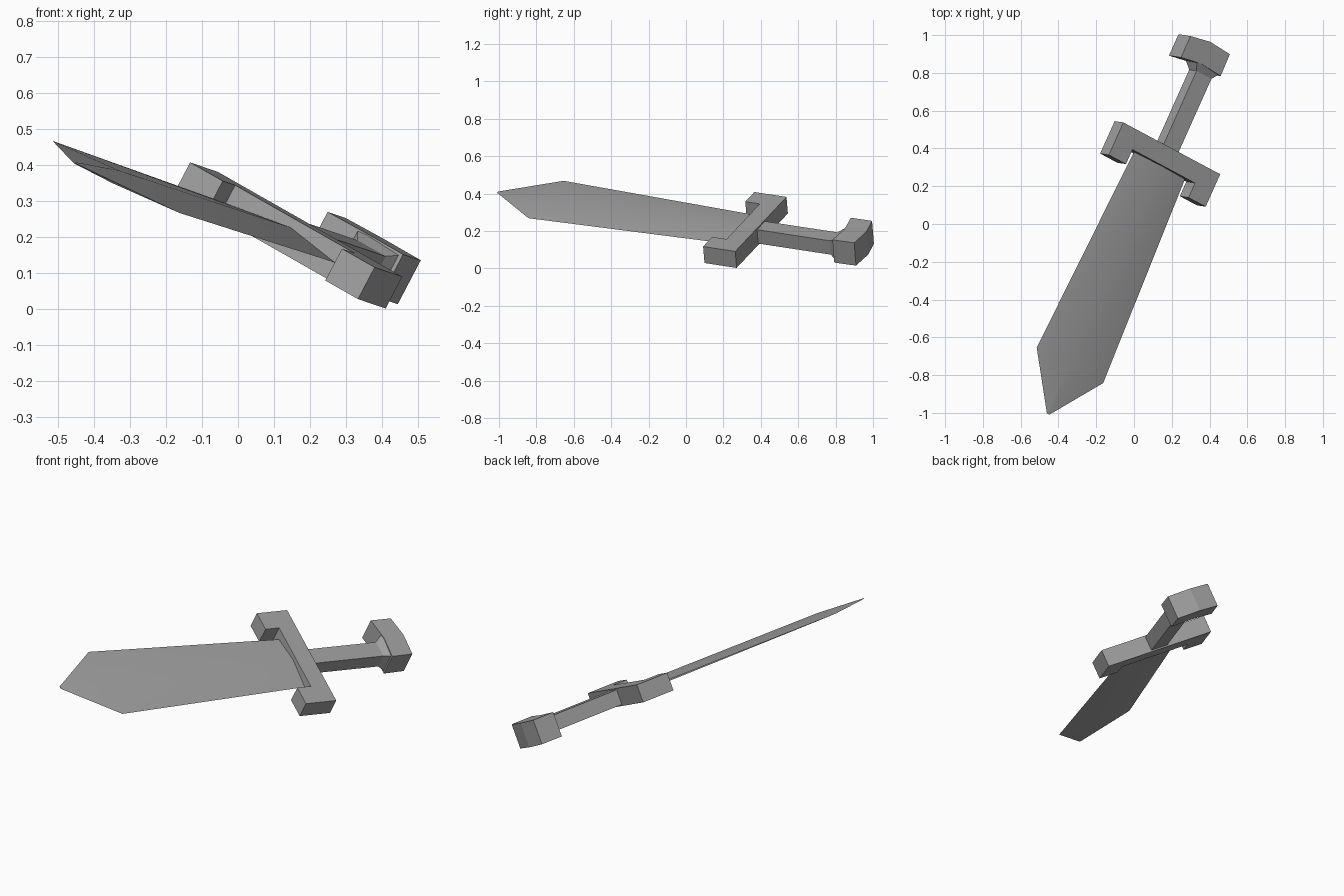
import bpy, bmesh, math
from mathutils import Vector, Matrix

if "Cube" in bpy.data.objects:
    bpy.data.objects.remove(bpy.data.objects["Cube"], do_unlink=True)

# Single flat grey
grey = bpy.data.materials.new("stone_grey")
grey.use_nodes = True
colour = (0.35, 0.35, 0.35, 1)
grey.diffuse_color = colour
grey.node_tree.nodes["Principled BSDF"].inputs["Base Color"].default_value = colour

# Sword frame: u across the blade, v from tip to pommel, n out of the blade's flat.
# Its origin is the middle of the guard's rear face.
v_axis = Vector((0.405, 0.904, -0.138)).normalized()
u_axis = Vector((0.785, -0.43, -0.447))
u_axis = (u_axis - u_axis.dot(v_axis) * v_axis).normalized()
n_axis = u_axis.cross(v_axis)
frame = Matrix((u_axis, v_axis, n_axis)).transposed().to_4x4()
frame.translation = (0.177, 0.404, 0.192)


def loft(name, rings):
    """Join equal-sized rings of points into a closed solid."""
    bm = bmesh.new()
    loops = [[bm.verts.new(p) for p in ring] for ring in rings]
    count = len(loops[0])
    for a, b in zip(loops, loops[1:]):
        for i in range(count):
            j = (i + 1) % count
            bm.faces.new((a[i], a[j], b[j], b[i]))
    bm.faces.new(loops[0])
    bm.faces.new(loops[-1])
    bmesh.ops.recalc_face_normals(bm, faces=bm.faces)
    mesh = bpy.data.meshes.new(name)
    bm.to_mesh(mesh)
    bm.free()
    mesh.materials.append(grey)
    obj = bpy.data.objects.new(name, mesh)
    obj.matrix_world = frame
    bpy.context.collection.objects.link(obj)
    return obj


def prism(name, outline, bottom, top):
    return loft(name, [[(u, v, n) for u, v in outline] for n in (bottom, top)])


def diamond(v, half_width, half_height):
    return [(-half_width, v, 0), (0, v, -half_height),
            (half_width, v, 0), (0, v, half_height)]


def rectangle(v, left, right, half_height):
    return [(left, v, -half_height), (right, v, -half_height),
            (right, v, half_height), (left, v, half_height)]


# Blade: shallow diamond section, widening to the shoulders, then a short point
blade = loft("blade", [diamond(-0.08, 0.17, 0.024), diamond(-1.275, 0.223, 0.02),
                       diamond(-1.56, 0.008, 0.002)])
bpy.ops.object.select_all(action='DESELECT')
blade.select_set(True)
bpy.context.view_layer.objects.active = blade
bpy.ops.object.shade_smooth_by_angle(angle=math.radians(30))

# Guard: bar with two prongs pointing along the blade
half = [(0.325, 0), (0.325, -0.19), (0.21, -0.19), (0.21, -0.105)]
prism("guard", half + [(-u, v) for u, v in reversed(half)], -0.05, 0.05)

# Grip: rectangular bar with a flared end
loft("grip", [rectangle(-0.02, -0.05, 0.05, 0.042),
              rectangle(0.43, -0.05, 0.05, 0.042),
              rectangle(0.475, -0.085, 0.075, 0.066)])

# Pommel: block offset to one side with a bowed rear face
prism("pommel", [(-0.18, 0.45), (-0.05, 0.472), (0.08, 0.462),
                 (0.077, 0.589), (-0.06, 0.598), (-0.18, 0.575)], -0.07, 0.068)
